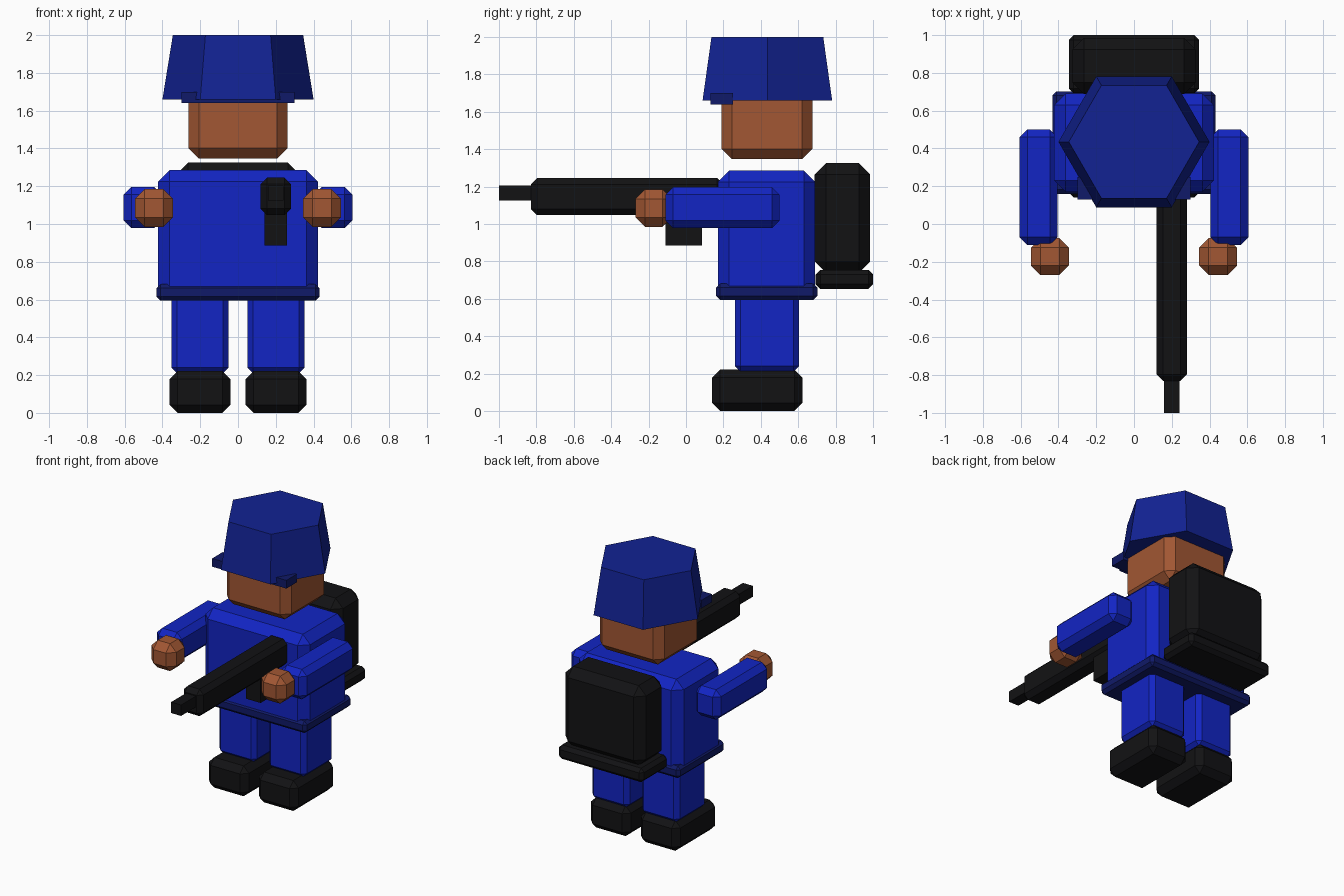
import bpy, bmesh
from math import pi
from mathutils import Matrix, Vector

if "Cube" in bpy.data.objects:
    bpy.data.objects.remove(bpy.data.objects["Cube"])


def material(name, r, g, b):
    m = bpy.data.materials.new(name)
    m.diffuse_color = (r, g, b, 1)
    m.use_nodes = True
    m.node_tree.nodes["Principled BSDF"].inputs["Base Color"].default_value = m.diffuse_color
    return m


BLUE = material("uniform_blue", 0.006, 0.018, 0.55)
NAVY = material("helmet_blue", 0.006, 0.016, 0.29)
DARK = material("belt_blue", 0.005, 0.01, 0.14)
BLACK = material("black", 0.006, 0.006, 0.007)
SKIN = material("skin", 0.36, 0.095, 0.033)


def finish(name, bm, mat):
    bmesh.ops.recalc_face_normals(bm, faces=bm.faces)
    me = bpy.data.meshes.new(name)
    bm.to_mesh(me)
    bm.free()
    me.materials.append(mat)
    ob = bpy.data.objects.new(name, me)
    bpy.context.collection.objects.link(ob)
    return ob


def block(name, x, y, z, mat, chamfer=0.0):
    """Box given by its (min, max) on each axis, with chamfered edges."""
    bm = bmesh.new()
    lo, hi = Vector((x[0], y[0], z[0])), Vector((x[1], y[1], z[1]))
    bmesh.ops.create_cube(bm, size=1, matrix=Matrix.Translation((lo + hi) / 2)
                          @ Matrix.Diagonal((*(hi - lo), 1)))
    if chamfer:
        bmesh.ops.bevel(bm, geom=bm.edges[:], offset=chamfer, segments=1,
                        affect='EDGES', profile=0.5)
    return finish(name, bm, mat)


# Helmet: six-sided tapered shell with a brim bar poking out at the front
bm = bmesh.new()
bmesh.ops.create_cone(bm, cap_ends=True, segments=6, radius1=0.4, radius2=0.345,
                      depth=0.34, matrix=Matrix.Translation((0, 0.435, 1.83))
                      @ Matrix.Rotation(pi / 2, 4, 'Z'))
# make sure two corners point along x
if max(v.co.x for v in bm.verts) < 0.39:
    bmesh.ops.rotate(bm, verts=bm.verts, cent=(0, 0.435, 0),
                     matrix=Matrix.Rotation(pi / 6, 3, 'Z'))
finish("helmet", bm, NAVY)
block("helmet_brim", (-0.3, 0.3), (0.13, 0.25), (1.64, 1.7), DARK)

# Head and body
block("head", (-0.262, 0.262), (0.19, 0.675), (1.347, 1.8), SKIN, 0.055)
block("torso", (-0.423, 0.423), (0.17, 0.69), (0.6, 1.285), BLUE, 0.06)
block("belt", (-0.432, 0.432), (0.16, 0.702), (0.594, 0.682), DARK, 0.022)

# Backpack and bedroll
block("backpack", (-0.325, 0.325), (0.688, 0.985), (0.74, 1.325), BLACK, 0.06)
block("bedroll", (-0.345, 0.345), (0.693, 1.0), (0.653, 0.755), BLACK, 0.025)

# Limbs on both sides
for side, s in (("left", 1), ("right", -1)):
    def span(a, b):
        return tuple(sorted((s * a, s * b)))
    block(side + "_arm", span(0.405, 0.605), (-0.11, 0.5), (0.978, 1.197), BLUE, 0.04)
    block(side + "_hand", span(0.345, 0.545), (-0.27, -0.075), (0.985, 1.185), SKIN, 0.05)
    block(side + "_leg", span(0.05, 0.353), (0.262, 0.605), (0.21, 0.65), BLUE, 0.03)
    block(side + "_boot", span(0.04, 0.362), (0.14, 0.622), (0, 0.222), BLACK, 0.043)

# Gun
block("gun_body", (0.12, 0.28), (-0.83, 0.2), (1.048, 1.245), BLACK, 0.033)
block("gun_barrel", (0.16, 0.24), (-1.0, -0.8), (1.125, 1.205), BLACK)
block("gun_magazine", (0.14, 0.26), (-0.11, 0.085), (0.885, 1.08), BLACK)
